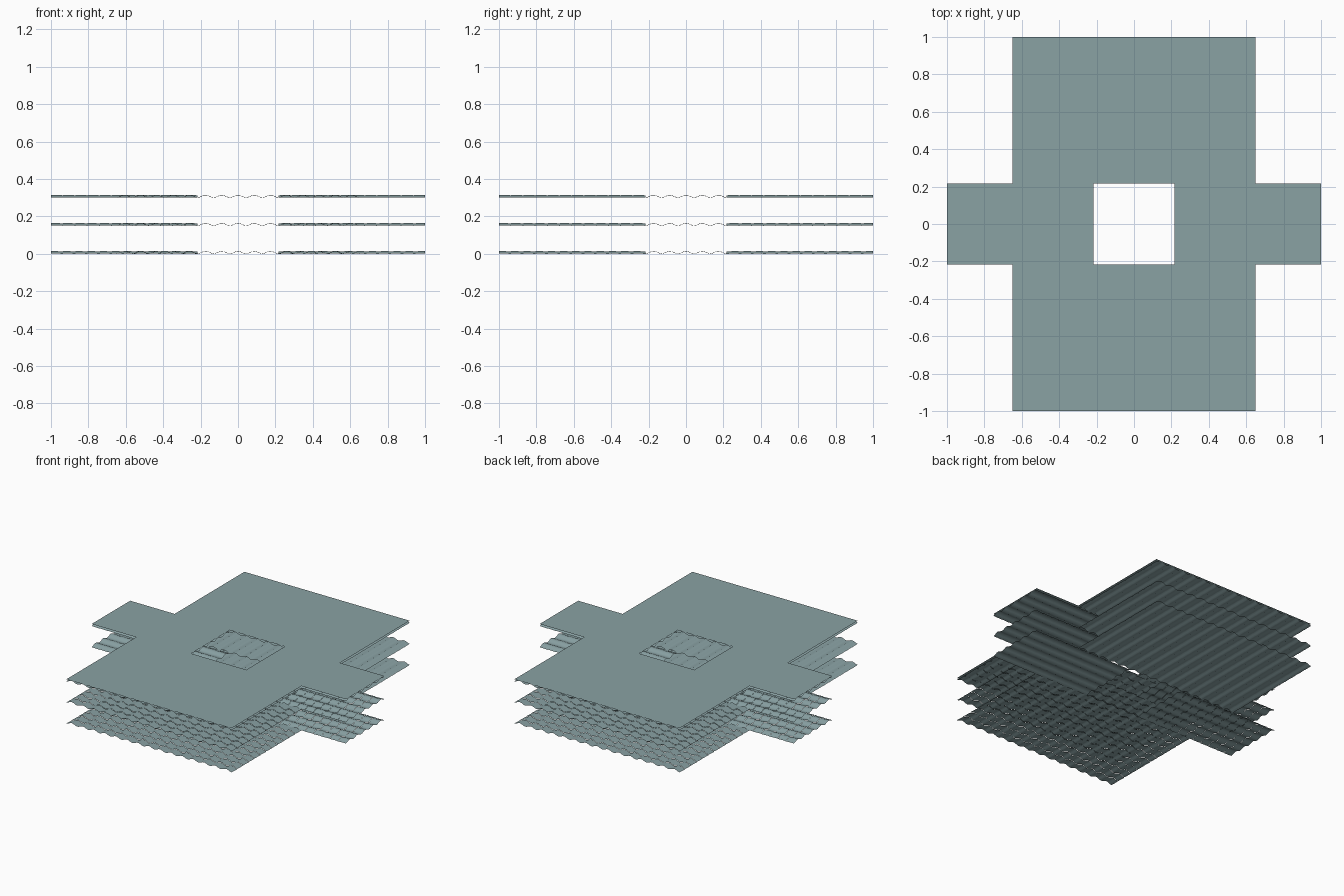
import bpy, bmesh, math

cube = bpy.data.objects.get("Cube")
if cube:
    bpy.data.objects.remove(cube, do_unlink=True)

PITCH = 1.3 / 15          # width of one tile
INNER = 2.5 * PITCH       # half width of the central opening
OUTER = 1.0
ROWS = 12
CREST = 0.013             # height of a tile crest
LIFT = 0.002              # how far each row's outer lip rises
SEGMENTS = 8
LEVEL_GAP = 0.15

slate = bpy.data.materials.new("blue_grey_slate")
slate.use_nodes = True
colour = (0.253, 0.360, 0.372, 1)
slate.diffuse_color = colour
slate.node_tree.nodes["Principled BSDF"].inputs["Base Color"].default_value = colour


def make_mesh(name, bm, smooth):
    mesh = bpy.data.meshes.new(name)
    for face in bm.faces:
        face.smooth = smooth
    bm.normal_update()
    bm.to_mesh(mesh)
    bm.free()
    mesh.materials.append(slate)
    return mesh


def add_object(name, mesh, z=0, turn=0):
    obj = bpy.data.objects.new(name, mesh)
    obj.location.z = z
    obj.rotation_euler.z = turn
    bpy.context.collection.objects.link(obj)
    return obj


def tile_panel(name, columns):
    """Rows of curved tiles running outward towards -y, each row a separate strip."""
    bm = bmesh.new()
    half = columns * PITCH / 2
    step = (OUTER - INNER) / ROWS
    for row in range(ROWS):
        near = -INNER - row * step
        previous = None
        for i in range(columns * SEGMENTS + 1):
            x = -half + i * PITCH / SEGMENTS
            z = CREST * (0.5 - 0.5 * math.cos(math.tau * i / SEGMENTS))
            pair = (bm.verts.new((x, near, z)),
                    bm.verts.new((x, near - step, z + LIFT)))
            if previous:
                bm.faces.new((previous[0], previous[1], pair[1], pair[0]))
            previous = pair
    return make_mesh(name, bm, True)


def flat_cover(name):
    """Cross-shaped flat sheet with a square opening."""
    bm = bmesh.new()
    wide = 7.5 * PITCH
    for x0, x1, y0, y1 in ((-wide, wide, -OUTER, -INNER), (-wide, wide, INNER, OUTER),
                           (-OUTER, -INNER, -INNER, INNER), (INNER, OUTER, -INNER, INNER)):
        bm.faces.new([bm.verts.new((x, y, 0)) for x, y in
                      ((x0, y0), (x1, y0), (x1, y1), (x0, y1))])
    return make_mesh(name, bm, False)


# Three levels of tiled roof panels around the opening
wide_panel = tile_panel("wide_tile_panel", 15)
narrow_panel = tile_panel("narrow_tile_panel", 5)
sides = (("front", wide_panel), ("left", narrow_panel),
         ("back", wide_panel), ("right", narrow_panel))
for level, level_name in enumerate(("lower", "middle", "upper")):
    for quarter, (side, mesh) in enumerate(sides):
        add_object(f"{level_name}_{side}_roof_tiles", mesh,
                   level * LEVEL_GAP, quarter * math.pi / 2)

# Flat sheet lying on the upper tiles
add_object("top_cover_sheet", flat_cover("top_cover_sheet"),
           2 * LEVEL_GAP + CREST + LIFT + 0.001)
